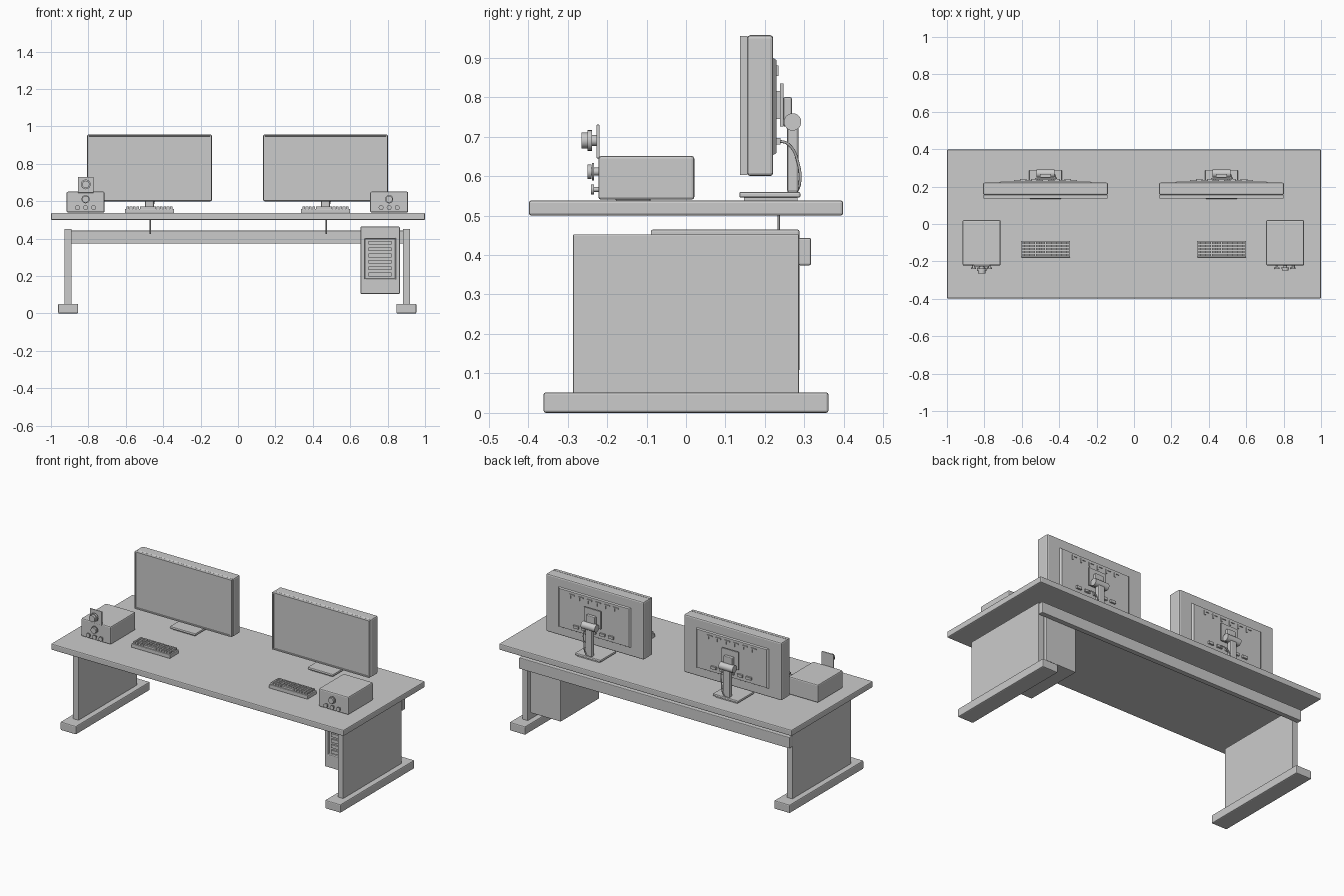
import bpy, bmesh, math
from mathutils import Vector, Matrix

cube = bpy.data.objects.get("Cube")
if cube:
    bpy.data.objects.remove(cube, do_unlink=True)

GREY = (0.6, 0.6, 0.6, 1)
grey = bpy.data.materials.new("plain grey")
grey.use_nodes = True
grey.diffuse_color = GREY
grey.node_tree.nodes["Principled BSDF"].inputs["Base Color"].default_value = GREY


def finish(name, bm, bevel=0):
    mesh = bpy.data.meshes.new(name)
    bm.to_mesh(mesh)
    bm.free()
    ob = bpy.data.objects.new(name, mesh)
    bpy.context.collection.objects.link(ob)
    mesh.materials.append(grey)
    if bevel:
        mod = ob.modifiers.new("soft edges", 'BEVEL')
        mod.width = bevel
        mod.segments = 2
    return ob


def add_box(bm, x, y, z):
    """Add a box to bm; x, y and z are (low, high) pairs."""
    lo, hi = zip(x, y, z)
    size = [b - a for a, b in zip(lo, hi)]
    mid = [(a + b) / 2 for a, b in zip(lo, hi)]
    return bmesh.ops.create_cube(
        bm, size=1, matrix=Matrix.Translation(mid) @ Matrix.Diagonal((*size, 1)))["verts"]


def box(name, x, y, z, bevel=0):
    bm = bmesh.new()
    add_box(bm, x, y, z)
    return finish(name, bm, bevel)


def around(c, w):
    return (c - w / 2, c + w / 2)


def cylinder(name, centre, radius, length, axis, sides=24):
    bm = bmesh.new()
    turn = Vector((0, 0, 1)).rotation_difference(Vector(axis)).to_matrix().to_4x4()
    bmesh.ops.create_cone(bm, cap_ends=True, segments=sides, radius1=radius, radius2=radius,
                          depth=length, matrix=Matrix.Translation(centre) @ turn)
    ob = finish(name, bm)
    for p in ob.data.polygons:
        p.use_smooth = len(p.vertices) == 4
    return ob


def cable(name, points, radius):
    curve = bpy.data.curves.new(name, 'CURVE')
    curve.dimensions = '3D'
    curve.bevel_depth = radius
    curve.bevel_resolution = 2
    curve.use_fill_caps = True
    curve.resolution_u = 6
    spline = curve.splines.new('BEZIER')
    spline.bezier_points.add(len(points) - 1)
    for bp, p in zip(spline.bezier_points, points):
        bp.co = p
        bp.handle_left_type = bp.handle_right_type = 'AUTO'
    curve.materials.append(grey)
    ob = bpy.data.objects.new(name, curve)
    bpy.context.collection.objects.link(ob)


# Desk
box("desk_top", (-1, 1), (-0.398, 0.398), (0.5, 0.538), 0.006)
for side, x in (("right", -0.908), ("left", 0.9)):
    box(side + "_leg_panel", around(x, 0.038), (-0.286, 0.286), (0.05, 0.452), 0.002)
    box(side + "_foot", around(x, 0.107), (-0.361, 0.361), (0, 0.052), 0.006)
box("rear_beam", (-0.928, 0.92), (0.285, 0.317), (0.374, 0.443), 0.004)

# Computer tower, with a recessed front grille and slats
tower = box("computer_tower", (0.655, 0.865), (-0.089, 0.287), (0.105, 0.464))
bm = bmesh.new()
bm.from_mesh(tower.data)
bm.faces.ensure_lookup_table()
front = min(bm.faces, key=lambda f: f.calc_center_median().y)
bmesh.ops.inset_region(bm, faces=[front], thickness=0.032)
for v in front.verts:
    v.co.z = 0.185 if v.co.z < 0.28 else 0.4
inner = bmesh.ops.inset_region(bm, faces=[front], thickness=0.002, depth=-0.01)
bm.to_mesh(tower.data)
bm.free()
bev = tower.modifiers.new("soft edges", 'BEVEL')
bev.width, bev.segments = 0.004, 2
bm = bmesh.new()
for i in range(6):
    add_box(bm, around(0.76, 0.124), (-0.09, -0.078), around(0.208 + i * 0.034, 0.02))
finish("tower_grille_slats", bm)


def monitor(side, cx):
    def name(part):
        return side + "_monitor_" + part

    def bx(part, x, w, y, z, bevel=0):
        return box(name(part), around(cx + x, w), y, z, bevel)

    # Housing, with the screen sunk inside a thin bezel
    bx("housing", 0, 0.668, (0.155, 0.221), (0.6, 0.957), 0.008)
    bm = bmesh.new()
    add_box(bm, around(cx, 0.662), (0.137, 0.156), (0.603, 0.955))
    face = min(bm.faces, key=lambda f: f.calc_center_median().y)
    bmesh.ops.inset_region(bm, faces=[face], thickness=0.01)
    bmesh.ops.inset_region(bm, faces=[face], thickness=0.001, depth=-0.006)
    finish(name("screen"), bm)

    # Raised rear panel with tapered rim
    bm = bmesh.new()
    for v in add_box(bm, around(cx, 0.5), (0.219, 0.229), (0.652, 0.9)):
        if v.co.y > 0.225:
            v.co.x += 0.012 if v.co.x < cx else -0.012
            v.co.z += 0.006 if v.co.z < 0.78 else -0.006
    finish(name("rear_panel"), bm)

    # Vents along the top and connectors along the bottom of the rear panel
    bm = bmesh.new()
    for i in range(6):
        x = cx - 0.15 + i * 0.06
        add_box(bm, around(x, 0.035), (0.228, 0.234), (0.873, 0.88))
        add_box(bm, around(x + 0.012, 0.01), (0.228, 0.234), (0.853, 0.874))
    for i in range(5):
        add_box(bm, around(cx - 0.12 + i * 0.06, 0.035), (0.228, 0.24), (0.68, 0.696))
    finish(name("vents_and_ports"), bm)

    # Mount and stand
    bx("mount_plate", 0, 0.115, (0.238, 0.247), (0.725, 0.835), 0.002)
    bx("mount_boss", 0, 0.07, (0.228, 0.24), (0.745, 0.815))
    bx("mount_bracket", 0, 0.06, (0.247, 0.268), (0.725, 0.8), 0.004)
    cylinder(name("hinge"), (cx, 0.27, 0.737), 0.022, 0.095, (1, 0, 0))
    bx("arm", 0, 0.046, (0.256, 0.285), (0.558, 0.73), 0.006)
    bx("stand_base", 0, 0.175, (0.135, 0.29), (0.545, 0.56), 0.005)
    bx("stand_pad", 0, 0.15, (0.147, 0.282), (0.537, 0.546))

    # Cable behind the arm, and its run below the desk
    cable(name("cable"), [(cx + 0.06, 0.232, 0.69), (cx + 0.05, 0.26, 0.68),
                          (cx + 0.03, 0.285, 0.63), (cx + 0.02, 0.288, 0.58),
                          (cx + 0.005, 0.28, 0.56)], 0.0035)
    cylinder(name("lower_cable"), (cx + 0.004, 0.235, 0.465), 0.003, 0.08, (0, 0, 1), 8)


def keyboard(side, cx):
    box(side + "_keyboard", around(cx, 0.264), (-0.178, -0.09), (0.537, 0.56), 0.003)
    bm = bmesh.new()
    for row in range(5):
        y = -0.166 + row * 0.016
        for col in range(14):
            if row == 0 and 4 <= col <= 8:
                continue
            add_box(bm, around(cx - 0.117 + col * 0.018, 0.014), around(y, 0.012), (0.558, 0.572))
        if row == 0:
            add_box(bm, around(cx - 0.009, 0.086), around(y, 0.012), (0.558, 0.572))
    finish(side + "_keyboard_keys", bm)


def speaker(side, cx):
    box(side + "_speaker", around(cx, 0.203), (-0.222, 0.021), (0.54, 0.651), 0.007)
    cylinder(side + "_speaker_dial_stem", (cx, -0.23, 0.611), 0.01, 0.02, (0, 1, 0))
    cylinder(side + "_speaker_dial", (cx, -0.244, 0.611), 0.018, 0.01, (0, 1, 0))
    cylinder(side + "_speaker_dial_collar", (cx, -0.235, 0.611), 0.022, 0.005, (0, 1, 0))
    for i in (-1, 0, 1):
        x = cx + i * 0.043
        cylinder(side + "_speaker_knob_stem", (x, -0.228, 0.566), 0.006, 0.016, (0, 1, 0), 12)
        cylinder(side + "_speaker_knob", (x, -0.237, 0.566), 0.013, 0.007, (0, 1, 0), 16)


for side, mx, sx in (("right", -0.473, -0.815), ("left", 0.468, 0.808)):
    monitor(side, mx)
    keyboard(side, mx)
    speaker(side, sx)

# Small camera standing on the right speaker
box("camera_plate", around(-0.814, 0.082), (-0.227, -0.219), (0.645, 0.73), 0.002)
cylinder("camera_stem", (-0.814, -0.232, 0.69), 0.014, 0.014, (0, 1, 0))
cylinder("camera_ring", (-0.814, -0.244, 0.69), 0.026, 0.012, (0, 1, 0))
cylinder("camera_lens", (-0.814, -0.257, 0.69), 0.02, 0.015, (0, 1, 0))
